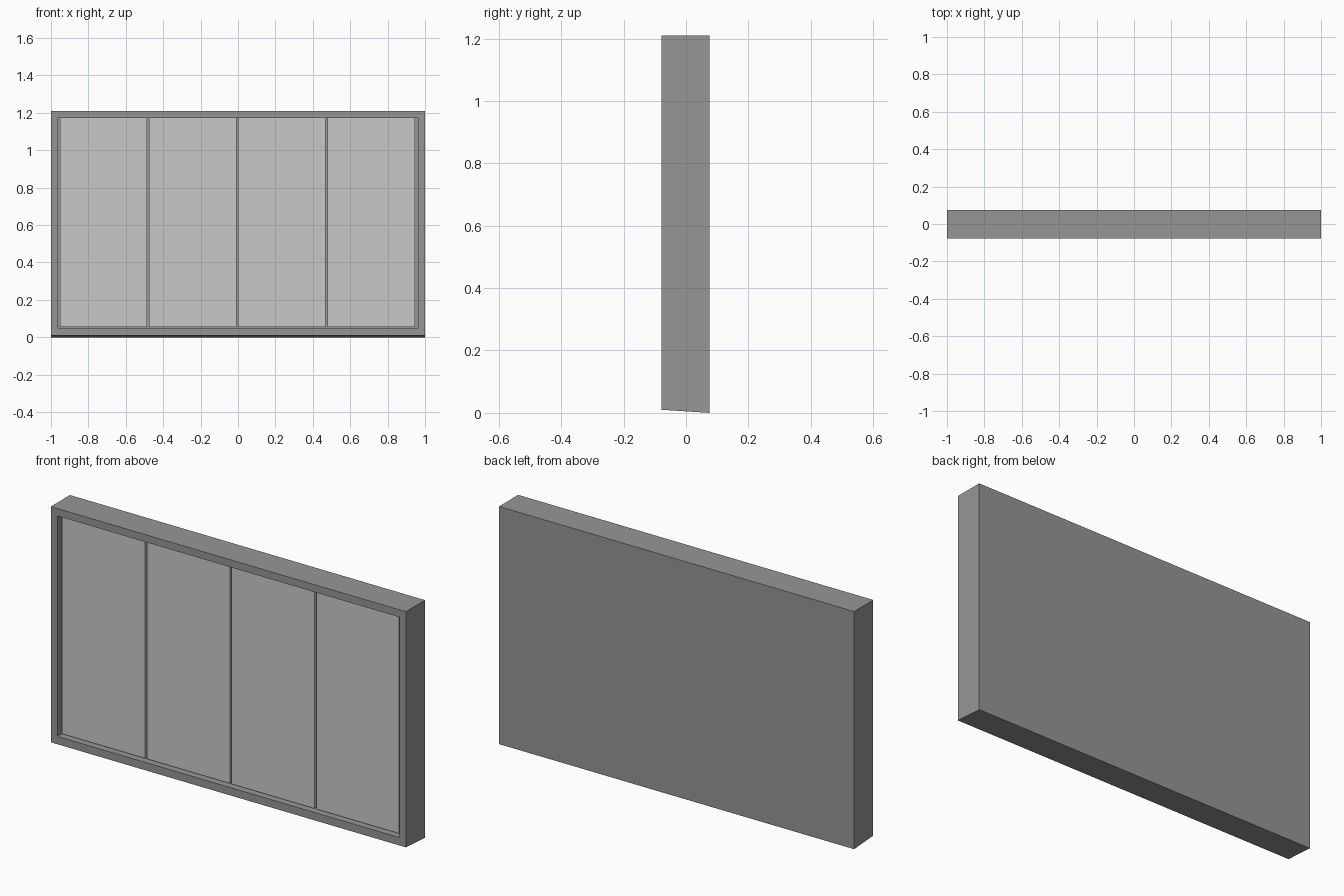
import bpy
import bmesh

cube = bpy.data.objects.get("Cube")
if cube:
    bpy.data.objects.remove(cube, do_unlink=True)


def make_material(name, value):
    mat = bpy.data.materials.new(name)
    mat.use_nodes = True
    colour = (value, value, value, 1)
    mat.diffuse_color = colour
    mat.node_tree.nodes["Principled BSDF"].inputs["Base Color"].default_value = colour
    return mat


def add_box(name, low, high, mat):
    """Box between two corners, returned as an object."""
    bm = bmesh.new()
    bmesh.ops.create_cube(bm, size=1)
    for v in bm.verts:
        v.co = [high[i] if v.co[i] > 0 else low[i] for i in range(3)]
    mesh = bpy.data.meshes.new(name)
    bm.to_mesh(mesh)
    bm.free()
    mesh.materials.append(mat)
    obj = bpy.data.objects.new(name, mesh)
    bpy.context.collection.objects.link(obj)
    return obj


frame_grey = make_material("frame grey", 0.305)
panel_grey = make_material("panel light grey", 0.584)

FRONT, BACK, TOP = -0.078, 0.076, 1.21
FLOOR_Y = -0.02            # bottom of the recess
PANEL_Y = FRONT + 0.025    # face of the panels
SILL, HEAD = 0.05, 1.172

# Frame: solid slab with a slightly sloping underside
frame = add_box("frame", (-1, FRONT, 0), (1, BACK, TOP), frame_grey)
for v in frame.data.vertices:
    if v.co.z < 0.1 and v.co.y < 0:
        v.co.z = 0.01

# Recess: inset the front face and push it inwards
bm = bmesh.new()
bm.from_mesh(frame.data)
bm.normal_update()
front_face = min(bm.faces, key=lambda f: f.calc_center_median().y)
bmesh.ops.inset_region(bm, faces=[front_face], thickness=0.03)
rim = list(front_face.verts)
for v in rim:
    v.co.x = 0.963 if v.co.x > 0 else -0.963
    v.co.z = HEAD if v.co.z > 0.5 else SILL
floor = bmesh.ops.extrude_discrete_faces(bm, faces=[front_face])["faces"][0]
for v in floor.verts:
    v.co.y = FLOOR_Y
bm.to_mesh(frame.data)
bm.free()

# Four door panels with narrow gaps between them
WIDTH, GAP, START = 0.467, 0.01, -0.953
for i in range(4):
    left = START + i * (WIDTH + GAP)
    add_box(f"panel_{i + 1}", (left, PANEL_Y, SILL + 0.006),
            (left + WIDTH, FLOOR_Y, HEAD - 0.001), panel_grey)
